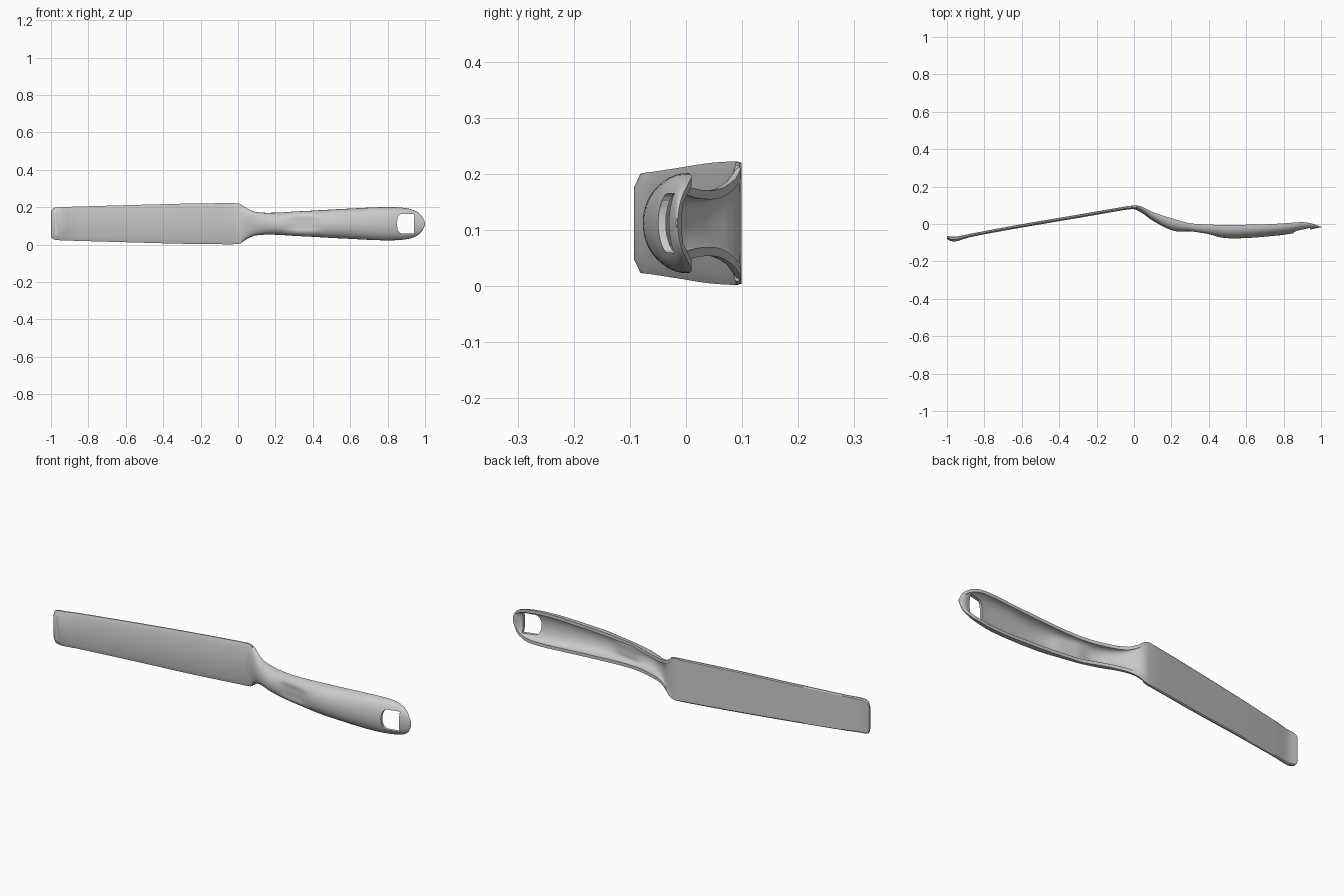
import bpy, bmesh, math

if "Cube" in bpy.data.objects:
    bpy.data.objects.remove(bpy.data.objects["Cube"])

CZ = 0.112  # centre height of the whole tool


def sample(keys, x):
    """Smoothly interpolate a key table (first column is x)."""
    i = 0
    while i < len(keys) - 2 and x > keys[i + 1][0]:
        i += 1
    a, b = keys[i], keys[i + 1]
    p, n = keys[max(i - 1, 0)], keys[min(i + 2, len(keys) - 1)]
    h = b[0] - a[0]
    t = min(max((x - a[0]) / h, 0), 1)
    out = []
    for k in range(1, len(a)):
        m0 = (b[k] - p[k]) / (b[0] - p[0]) * h
        m1 = (n[k] - a[k]) / (n[0] - a[0]) * h
        out.append((2*t**3 - 3*t**2 + 1) * a[k] + (t**3 - 2*t**2 + t) * m0
                   + (3*t**2 - 2*t**3) * b[k] + (t**3 - t**2) * m1)
    return out


def loft(name, rings):
    """Skin equal-length closed rings and cap both ends."""
    bm = bmesh.new()
    loops = [[bm.verts.new(p) for p in r] for r in rings]
    n = len(loops[0])
    for a, b in zip(loops, loops[1:]):
        for i in range(n):
            j = (i + 1) % n
            bm.faces.new((a[i], a[j], b[j], b[i]))
    bm.faces.new(loops[0])
    bm.faces.new(loops[-1])
    bmesh.ops.triangulate(bm, faces=[f for f in bm.faces if len(f.verts) > 4])
    bmesh.ops.recalc_face_normals(bm, faces=bm.faces)
    me = bpy.data.meshes.new(name)
    bm.to_mesh(me)
    bm.free()
    ob = bpy.data.objects.new(name, me)
    bpy.context.collection.objects.link(ob)
    return ob


def smooth(ob, angle):
    bpy.ops.object.select_all(action='DESELECT')
    ob.select_set(True)
    bpy.context.view_layer.objects.active = ob
    bpy.ops.object.shade_smooth_by_angle(angle=math.radians(angle))


# Blade: x, centre y, half width, half thickness
BLADE = [(-1.0, -0.072, 0.068, 0.007), (-0.99, -0.076, 0.081, 0.011),
         (-0.97, -0.080, 0.087, 0.013), (-0.94, -0.078, 0.089, 0.012),
         (-0.88, -0.062, 0.091, 0.009), (-0.6, -0.010, 0.099, 0.009),
         (-0.3, 0.041, 0.107, 0.009), (-0.05, 0.084, 0.110, 0.009),
         (0.0, 0.090, 0.109, 0.009), (0.02, 0.089, 0.103, 0.008)]
SECTION = [(1, 0.0, 0.6), (1, 0.0, -0.1), (1, 0.024, -1),
           (-1, 0.024, -1), (-1, 0.0, -0.1), (-1, 0.0, 0.6),
           (-1, 0.005, 1), (1, 0.005, 1)]
xs = [-1, -0.995, -0.99, -0.98, -0.97, -0.955, -0.94, -0.91] + \
     [-0.88 + 0.04 * i for i in range(22)] + [0.0, 0.01, 0.02]
rings = []
for x in xs:
    y, w, h = sample(BLADE, x)
    rings.append([(x, y + h * v, CZ + s * (w - inset)) for s, inset, v in SECTION])
blade = loft("blade", rings)
smooth(blade, 25)

# Handle: x, front y, rim y, half width, channel amount
HANDLE = [(-0.03, 0.080, 0.096, 0.108, 0), (0.0, 0.080, 0.099, 0.108, 0),
          (0.025, 0.069, 0.098, 0.098, 0.05), (0.05, 0.054, 0.089, 0.080, 0.25),
          (0.1, 0.018, 0.064, 0.062, 0.7), (0.2, -0.033, 0.031, 0.059, 0.95),
          (0.3, -0.048, 0.004, 0.065, 1), (0.4, -0.063, -0.003, 0.070, 1),
          (0.5, -0.076, -0.005, 0.076, 1), (0.6, -0.075, -0.004, 0.081, 1),
          (0.72, -0.066, -0.001, 0.087, 1), (0.82, -0.055, 0.005, 0.089, 1),
          (0.9, -0.039, 0.010, 0.083, 1), (0.95, -0.028, 0.003, 0.068, 0.8),
          (0.98, -0.022, -0.008, 0.045, 0.3), (0.993, -0.019, -0.013, 0.024, 0),
          (1.0, -0.018, -0.015, 0.006, 0)]
N = 24
xs = [-0.03 + 0.02 * i for i in range(50)] + [0.962, 0.972, 0.98, 0.987, 0.993, 0.997, 1.0]
rings = []
for x in xs:
    yf, yb, w, g = sample(HANDLE, x)
    t = min(0.016, 0.3 * w)
    depth = max(yb - yf - 0.014, 0) * g

    def pt(width, d, a, dip):
        z = width * math.cos(a)
        # thumb rest dimple
        push = dip * math.exp(-((x - 0.35) / 0.085) ** 4 - (z / 0.034) ** 4)
        return (x, yb - d * max(math.sin(a), 0) ** 0.8 + push, CZ + z)
    outer = [pt(w, yb - yf, math.pi * i / N, 0.010) for i in range(N + 1)]
    inner = [pt(w - t, depth, math.pi * (N - i) / N, 0.010) for i in range(N + 1)]
    rings.append(outer + inner)
handle = loft("handle", rings)

# Hanging hole: rounded on the left, straight on the right
prof = [(0.94, 0.053), (0.94, -0.053)]
prof += [(0.885 - 0.035 * math.cos(a) ** 0.6, 0.053 * math.sin(a))
         for a in [math.radians(-80 + 16 * i) for i in range(11)]]
cutter = loft("hole_cutter", [[(x, y, CZ + z) for x, z in prof] for y in (-0.2, 0.2)])
cutter.hide_render = True
cutter.hide_viewport = True
mod = handle.modifiers.new("hole", 'BOOLEAN')
mod.operation = 'DIFFERENCE'
mod.solver = 'EXACT'
mod.object = cutter
smooth(handle, 40)
